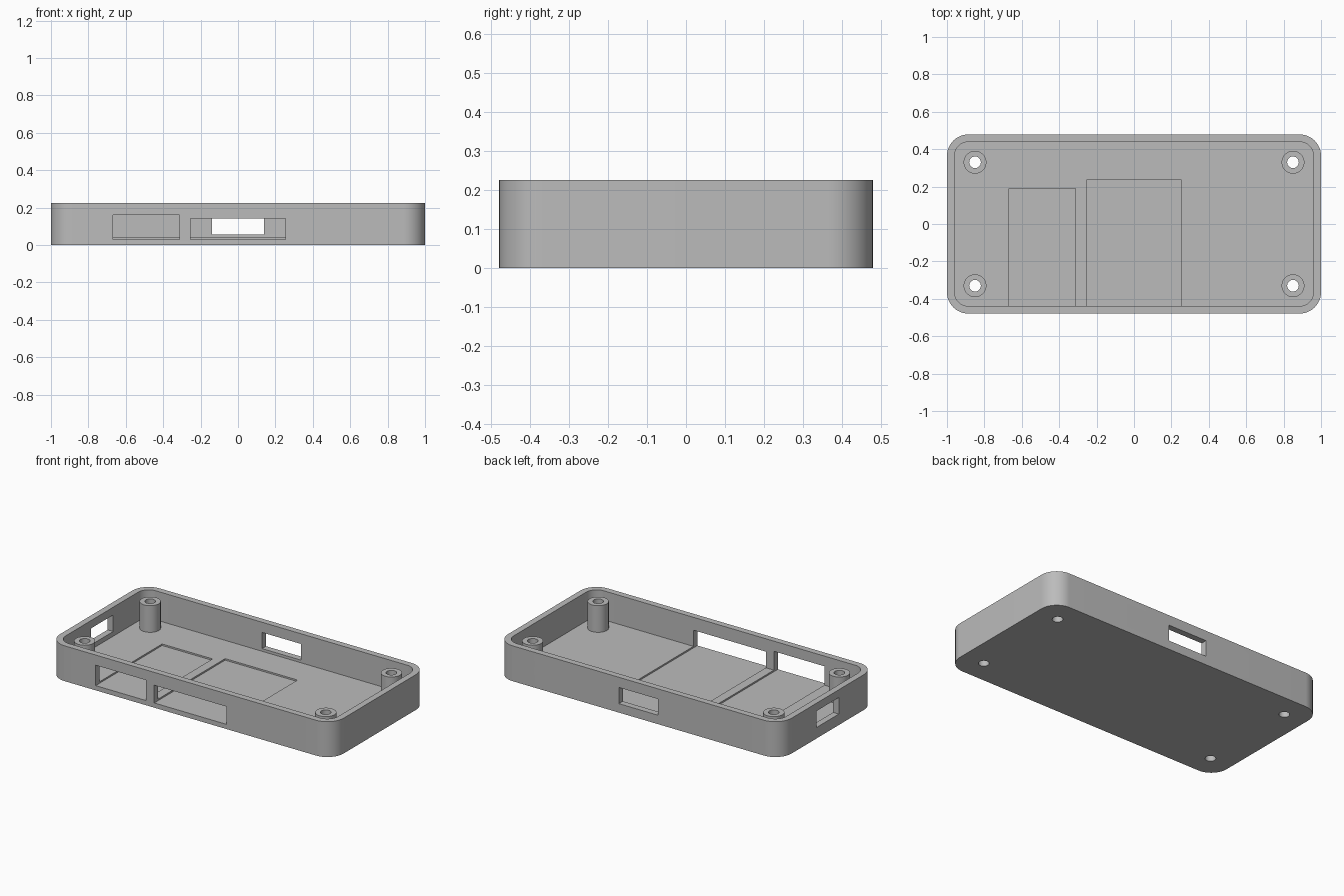
import bpy
import bmesh
from math import cos, sin, pi, radians

cube = bpy.data.objects.get("Cube")
if cube:
    bpy.data.objects.remove(cube, do_unlink=True)

HALF_X, HALF_Y, HEIGHT = 1.0, 0.479, 0.225
WALL, FLOOR, CORNER = 0.04, 0.04, 0.115
BOSS_X, BOSS_Y, BOSS_TOP = 0.85, 0.33, 0.21

grey = bpy.data.materials.new("grey_plastic")
grey.use_nodes = True
colour = (0.5, 0.5, 0.5, 1)
grey.diffuse_color = colour
grey.node_tree.nodes["Principled BSDF"].inputs["Base Color"].default_value = colour


def prism(name, outline, z0, z1):
    """Extrude a flat outline from z0 to z1."""
    bm = bmesh.new()
    face = bm.faces.new([bm.verts.new((x, y, z0)) for x, y in outline])
    top = bmesh.ops.extrude_face_region(bm, geom=[face])["geom"]
    for v in top:
        if isinstance(v, bmesh.types.BMVert):
            v.co.z = z1
    bmesh.ops.recalc_face_normals(bm, faces=bm.faces)
    mesh = bpy.data.meshes.new(name)
    bm.to_mesh(mesh)
    bm.free()
    mesh.materials.append(grey)
    obj = bpy.data.objects.new(name, mesh)
    bpy.context.collection.objects.link(obj)
    return obj


def rounded(hx, hy, r, steps=16):
    pts = []
    for q, (sx, sy) in enumerate([(1, 1), (-1, 1), (-1, -1), (1, -1)]):
        for i in range(steps + 1):
            a = (q + i / steps) * pi / 2
            pts.append((sx * (hx - r) + r * cos(a), sy * (hy - r) + r * sin(a)))
    return pts


def circle(cx, cy, r, n=40):
    return [(cx + r * cos(2 * pi * i / n), cy + r * sin(2 * pi * i / n)) for i in range(n)]


def box(x0, x1, y0, y1):
    return [(x0, y0), (x1, y0), (x1, y1), (x0, y1)]


def combine(target, tool, operation):
    """Apply a boolean and discard the tool."""
    mod = target.modifiers.new("shape", "BOOLEAN")
    mod.operation = operation
    mod.solver = "EXACT"
    mod.object = tool
    bpy.ops.object.select_all(action="DESELECT")
    bpy.context.view_layer.objects.active = target
    target.select_set(True)
    bpy.ops.object.modifier_apply(modifier=mod.name)
    bpy.data.objects.remove(tool, do_unlink=True)


# Open tray with rounded corners
case = prism("enclosure_tray", rounded(HALF_X, HALF_Y, CORNER), 0, HEIGHT)
cavity = prism("cavity", rounded(HALF_X - WALL, HALF_Y - WALL, CORNER - WALL), FLOOR, 0.4)
combine(case, cavity, "DIFFERENCE")

# Screw posts in the corners, drilled through the floor
for sx in (-1, 1):
    for sy in (-1, 1):
        x, y = sx * BOSS_X, sy * BOSS_Y
        combine(case, prism("post", circle(x, y, 0.061), 0.02, BOSS_TOP), "UNION")
        combine(case, prism("drill", circle(x, y, 0.031), -0.1, 0.4), "DIFFERENCE")

# Connector openings: two at the front recess the floor, one at the back, one at the right end
openings = [
    (box(-0.668, -0.312, -0.6, 0.19), 0.03, 0.16),
    (box(-0.255, 0.255, -0.6, 0.235), 0.03, 0.143),
    (box(-0.138, 0.138, 0.38, 0.6), 0.057, 0.16),
    (box(-1.1, -0.9, -0.11, 0.115), 0.07, 0.175),
]
for outline, z0, z1 in openings:
    combine(case, prism("opening", outline, z0, z1), "DIFFERENCE")

bpy.ops.object.shade_smooth_by_angle(angle=radians(30))
